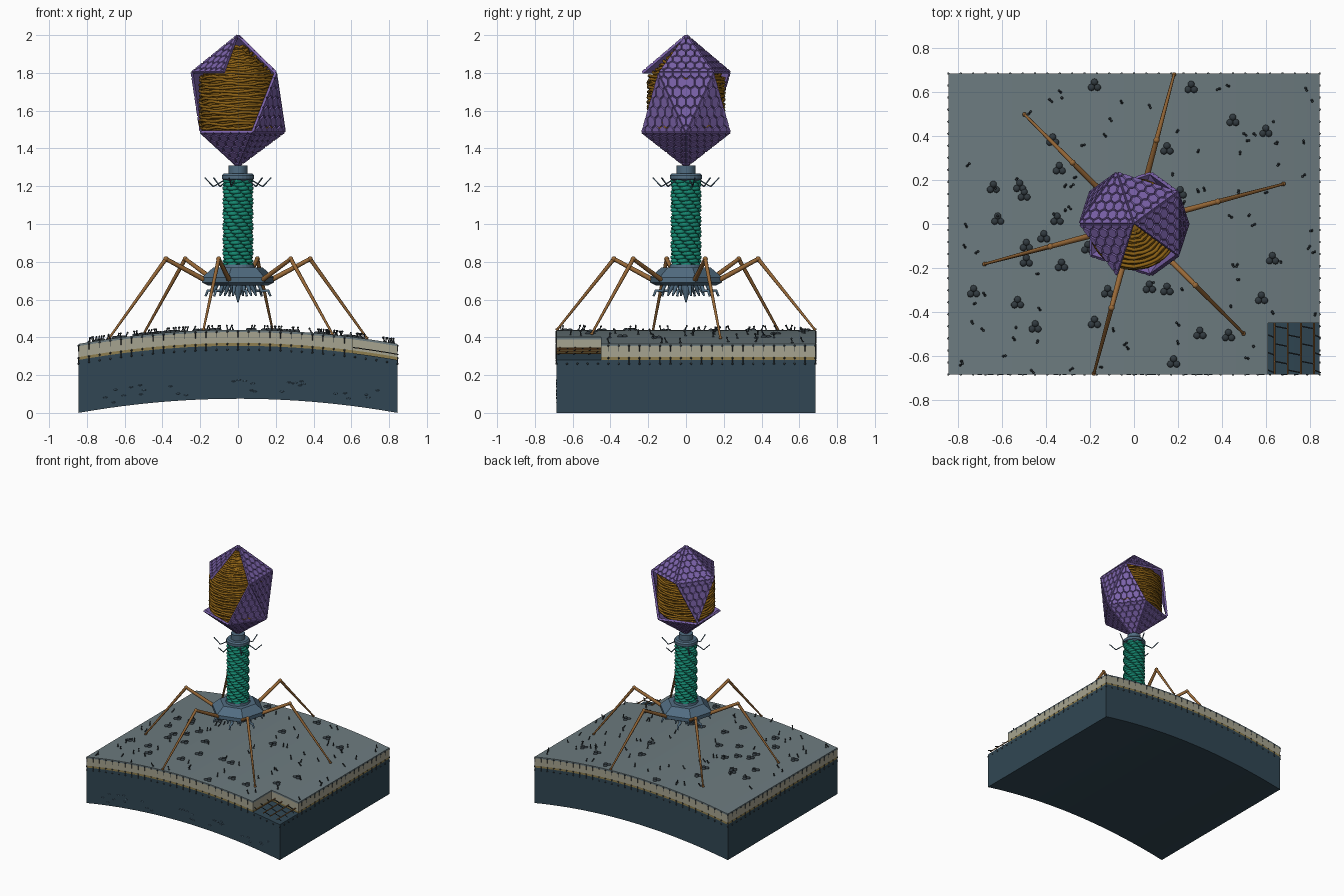
import bpy, bmesh, random
from math import sin, cos, pi, radians
from mathutils import Vector, Matrix

if "Cube" in bpy.data.objects:
    bpy.data.objects.remove(bpy.data.objects["Cube"])

random.seed(4)
V = Vector


def mat(name, r, g, b):
    m = bpy.data.materials.new(name)
    m.diffuse_color = [(c / 255) ** 2.2 for c in (r, g, b)] + [1]
    m.use_nodes = True
    m.node_tree.nodes["Principled BSDF"].inputs["Base Color"].default_value = m.diffuse_color
    return m


PURPLE, DNA = mat("violet", 122, 98, 168), mat("ochre", 140, 98, 28)
SLATE, GREEN, BROWN = mat("slate", 82, 108, 128), mat("teal", 28, 135, 112), mat("brown", 150, 104, 58)
GREY, BEIGE, GOLD = mat("grey", 108, 122, 126), mat("beige", 165, 162, 142), mat("gold", 140, 125, 80)
DEEP, DARK = mat("deep_blue", 52, 72, 84), mat("charcoal", 52, 60, 65)


def polar(r, deg, z):
    return V((r * cos(radians(deg)), r * sin(radians(deg)), z))


def top(x, off=0.0):
    """height of the arched cell surface"""
    return 0.44 - 0.105 * x * x + off


def finish(name, bm, m, smooth=False):
    bmesh.ops.recalc_face_normals(bm, faces=bm.faces)
    me = bpy.data.meshes.new(name)
    bm.to_mesh(me)
    bm.free()
    ob = bpy.data.objects.new(name, me)
    bpy.context.collection.objects.link(ob)
    me.materials.append(m)
    if smooth:
        me.shade_smooth()
    return ob


def lathe(name, prof, n, rot, m, smooth=False):
    bm = bmesh.new()
    rings = [[bm.verts.new(polar(r, rot + 360 * i / n, z)) for i in range(n)] for r, z in prof]
    for a, b in zip(rings, rings[1:]):
        for i in range(n):
            bm.faces.new((a[i], a[(i + 1) % n], b[(i + 1) % n], b[i]))
    bm.faces.new(rings[0])
    bm.faces.new(rings[-1])
    return finish(name, bm, m, smooth)


def tubes(name, lines, m, res=1):
    """each line is a list of (point, radius)"""
    cu = bpy.data.curves.new(name, 'CURVE')
    cu.dimensions = '3D'
    cu.bevel_depth, cu.bevel_resolution, cu.use_fill_caps = 1, res, True
    for line in lines:
        s = cu.splines.new('POLY')
        s.points.add(len(line) - 1)
        for p, (co, r) in zip(s.points, line):
            p.co, p.radius = (*co, 1), r
    ob = bpy.data.objects.new(name, cu)
    bpy.context.collection.objects.link(ob)
    cu.materials.append(m)
    bpy.ops.object.select_all(action='DESELECT')
    ob.select_set(True)
    bpy.context.view_layer.objects.active = ob
    bpy.ops.object.convert(target='MESH')


def blobs(name, mats, m, sub=1):
    bm = bmesh.new()
    for mx in mats:
        bmesh.ops.create_icosphere(bm, subdivisions=sub, radius=1, matrix=mx)
    finish(name, bm, m, True)


def ball(p, rx, ry, rz, deg=0):
    return Matrix.Translation(p) @ Matrix.Rotation(radians(deg), 4, 'Z') @ Matrix.Diagonal((rx, ry, rz, 1))


# ---- arched cell wall in layers, front right corner cut away
XS = [-0.845 + 1.455 * i / 20 for i in range(21)] + [0.61 + 0.235 * i / 4 for i in range(1, 5)]
YS = [-0.685, -0.45, 0.685]


def layer(name, hi, lo, m, cut):
    bm = bmesh.new()
    g = [[bm.verts.new((x, y, top(x, hi))) for y in YS] for x in XS]
    fs = [bm.faces.new((g[i][j], g[i + 1][j], g[i + 1][j + 1], g[i][j + 1]))
          for i in range(24) for j in range(2) if not (cut and i >= 20 and j == 0)]
    new = bmesh.ops.extrude_face_region(bm, geom=fs, use_keep_orig=True)['geom']
    bmesh.ops.translate(bm, vec=(0, 0, lo - hi), verts=[v for v in new if isinstance(v, bmesh.types.BMVert)])
    bmesh.ops.delete(bm, geom=[v for v in bm.verts if not v.link_faces], context='VERTS')
    finish(name, bm, m)


layer("outer_surface", 0, -0.012, GREY, True)
layer("outer_membrane", -0.012, -0.07, BEIGE, True)
layer("inner_membrane", -0.07, -0.085, GOLD, True)
layer("cell_interior", -0.085, -0.365, DEEP, False)

# ---- lipid heads and tails around the cut edges
edge = [(-0.845 + 1.69 * i / 30, s * 0.685) for i in range(31) for s in (-1, 1)]
edge += [(s * 0.845, -0.685 + 1.37 * i / 25) for i in range(1, 25) for s in (-1, 1)]
full = [(x, y) for x, y in edge if not (x > 0.61 and y < -0.45)]
blobs("lipid_heads", [ball((x, y, top(x, o)), .006, .006, .006) for o, pts in
                      ((-0.01, full), (-0.075, full), (-0.105, edge)) for x, y in pts], DARK)
tubes("lipid_tails", [[((x, y, top(x, a)), .002), ((x, y, top(x, b)), .002)]
                      for x, y in full for a, b in ((-.01, -.04), (-.075, -.105))], DARK, 0)

# ---- mesh of strands in the cut corner
sx = [0.64 + 0.06 * i for i in range(4)]
tubes("wall_strands", [[((x, -.685, top(x, -.055)), .004), ((x, -.45, top(x, -.055)), .004)] for x in sx], BROWN)
tubes("wall_crosslinks", [[((x, y, top(x, -.055)), .003), ((x + w, y - .012, top(x + w, -.055)), .003)]
                          for i, x in enumerate([.61] + sx) for w in [.03 if i in (0, 4) else .06]
                          for y in [-.665 + .04 * (i % 2) + .08 * k for k in range(3)]], DARK)

# ---- surface proteins: three-lobed pores and short bristles
PORES = [(-.18, .63), (.26, .62), (.45, .47), (.6, .42), (-.37, .38), (.15, .34), (-.34, .25), (-.52, .17),
         (-.64, .165), (-.5, .13), (.21, .14), (-.62, .02), (-.35, .02), (-.41, -.06), (-.49, -.1), (-.21, -.11),
         (-.49, -.17), (-.33, -.19), (.63, -.16), (-.12, -.31), (.07, -.29), (.15, -.3), (.58, -.34), (-.73, -.31),
         (-.53, -.36), (-.45, -.47), (-.18, -.45), (.3, -.5), (.43, -.51), (.18, -.63)]
blobs("surface_pores", [ball(V((x, y, top(x))) + polar(.016, 90 + 120 * k, 0), .016, .016, .011)
                        for x, y in PORES for k in range(3)], DARK, 2)
hair, tips = [], []
while len(hair) < 85:
    x, y = random.uniform(-.83, .83), random.uniform(-.67, .67)
    if x > .58 and y < -.42:
        continue
    b, t = V((x, y, top(x))), V((x + random.uniform(-.012, .012), y + random.uniform(-.012, .012), top(x, .022)))
    hair.append([(b, .004), (t, .003)])
    tips += [ball(t, .006, .006, .006), ball(b, .007, .007, .006)]
tubes("bristles", hair, DARK, 0)
blobs("bristle_tips", tips, DARK)

# ---- faint grains on the front of the interior
blobs("interior_grains", [ball((x, -.685, top(x, random.uniform(-.34, -.26))), .013, .003, .004)
                          for x in [random.uniform(-.75, .75) for _ in range(30)]], SLATE)

# ---- head: stretched icosahedron with missing facets
TOP, BOT = V((0, 0, 1.995)), V((0, 0, 1.31))
U = [polar(.242, 36 + 72 * k, 1.8) for k in range(5)]
L = [polar(.242, 72 * k, 1.49) for k in range(5)]
tris = []
for k in range(5):
    n = (k + 1) % 5
    if k != 3:
        tris.append((TOP, U[k], U[n]))
    tris.append((BOT, L[n], L[k]))
    if k in (1, 4):
        tris.append((U[k], L[n], U[n]))
    if k == 0:
        tris.append((L[k], L[n], U[k]))
    if k == 4:
        tris.append((L[k], L[n], U[k]))

bm = bmesh.new()
for t in tris:
    bm.faces.new([bm.verts.new(p) for p in t])
bmesh.ops.remove_doubles(bm, verts=bm.verts, dist=1e-4)
shell = finish("head_shell", bm, PURPLE)
mod = shell.modifiers.new("thickness", 'SOLIDIFY')
mod.thickness, mod.offset = 0.012, 0
for p in shell.data.polygons:
    if p.normal.dot(p.center - V((0, 0, 1.65))) < 0:
        p.flip()


def clip(poly, ax):
    """trim a cell, in triangle coordinates, to one side of the facet"""
    out = []
    for a, b in zip(poly, poly[1:] + poly[:1]):
        if a[ax] >= -1e-9:
            out.append(a)
        if (a[ax] < -1e-9 and b[ax] > 1e-9) or (a[ax] > 1e-9 and b[ax] < -1e-9):
            out.append(a.lerp(b, a[ax] / (a[ax] - b[ax])))
    return out


# raised hexagonal tiles
N = 6
HEX = [V(h) / 3 for h in ((2, -1, -1), (1, 1, -2), (-1, 2, -1), (-2, 1, 1), (-1, -1, 2), (1, -2, 1))]
bm = bmesh.new()
for t in tris:
    nor = (t[1] - t[0]).cross(t[2] - t[0]).normalized()
    if nor.dot(sum(t, V()) / 3 - V((0, 0, 1.65))) < 0:
        nor = -nor
    for i in range(N + 1):
        for j in range(N + 1 - i):
            c = V((i, j, N - i - j))
            poly = [c + h for h in HEX]
            for ax in range(3):
                poly = clip(poly, ax)
            rings = []
            for s, h in ((.97, .004), (.84, .011)):
                pts = [c.lerp(q, s) / N for q in poly]
                rings.append([bm.verts.new(t[0] * q.x + t[1] * q.y + t[2] * q.z + nor * h) for q in pts])
            a, b = rings
            bm.faces.new(b)
            for k in range(len(a)):
                n = (k + 1) % len(a)
                bm.faces.new((a[k], a[n], b[n], b[k]))
finish("head_tiles", bm, PURPLE)


# ---- packed coil inside the head
def coil_r(z):
    return max(.01, min(.2, .198 * (1.995 - z) / .2 - .02, .198 * (z - 1.31) / .18 - .02))


coil = []
for i in range(30 * 44):
    z, a = 1.36 + .58 * i / 1320, 360 * i / 44
    w = random.uniform(-.003, .003)
    coil.append((polar(coil_r(z) + w, a, z + .004 * sin(i * .9) + w), .0085))
tubes("coiled_strand", [coil], DNA)
lathe("coil_core", [(coil_r(z) - .006, z) for z in (1.37, 1.42, 1.5, 1.6, 1.78, 1.86, 1.93)], 32, 0, DNA, True)

# ---- neck, collar and whiskers
lathe("neck", [(.05, 1.2), (.05, 1.31)], 24, 0, SLATE)
lathe("collar", [(.065, 1.225), (.085, 1.238), (.085, 1.258), (.075, 1.268)], 24, 0, SLATE)
LEGS = [15 + 60 * k for k in range(6)]
tubes("whiskers", [[(polar(r, a, z), .004) for r, z in ((.07, 1.235), (.135, 1.198), (.182, 1.245))]
                   for a in LEGS], SLATE)

# ---- contractile tail sheath of twisted subunit rings
lathe("tail_tube", [(.062, .75), (.062, 1.23)], 24, 0, GREEN, True)
blobs("tail_sheath", [ball(polar(.058, 60 * k - 17.2 * i, .785 + .0192 * i), .026, .032, .0145, 60 * k - 17.2 * i)
                      for i in range(24) for k in range(6)], GREEN, 2)

# ---- hexagonal baseplate, spike and short hooks
lathe("baseplate", [(.165, .675), (.197, .69), (.197, .718), (.135, .77)], 6, 15, SLATE)
lathe("baseplate_hub", [(.09, .765), (.085, .785)], 24, 0, SLATE)
lathe("spike", [(.003, .585), (.022, .65), (.026, .68)], 12, 0, SLATE)
tubes("short_hooks", [[(polar(r, a + 30, z), w) for r, z, w in
                       ((.115, .68, .011), (.13, .645, .011), (.165, .648, .008), (.178, .618, .006))]
                      for a in LEGS], SLATE)
tubes("base_pins", [[(polar(.07, a, .68), .012), (polar(.085, a, .65), .01), (polar(.1, a, .62), .005)]
                    for a in LEGS], SLATE)

# ---- six jointed legs
upper, lower, knees = [], [], []
for a in LEGS:
    foot = polar(.705, a, 0)
    foot.z = top(foot.x, .006)
    knee = polar(.395, a, .815)
    upper.append([(polar(.165, a, .695), .014), (knee, .011)])
    lower.append([(knee, .011), (foot, .006)])
    knees += [ball(knee, .014, .014, .014), ball(foot, .01, .01, .007)]
tubes("leg_upper", upper, BROWN, 2)
tubes("leg_lower", lower, BROWN, 2)
blobs("leg_joints", knees, BROWN, 2)
